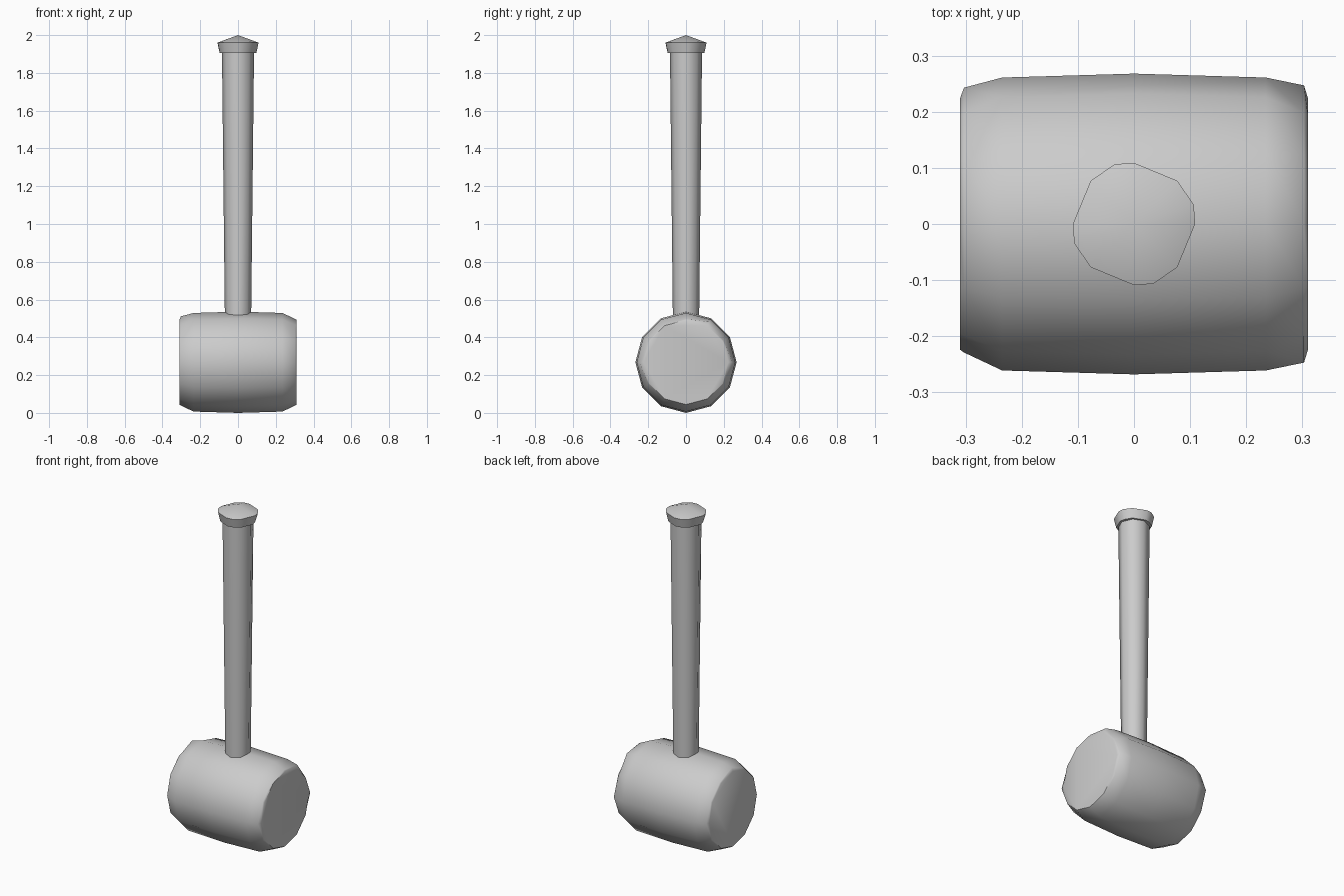
import bpy, bmesh
from math import sin, cos, radians
from mathutils import Matrix

if "Cube" in bpy.data.objects:
    bpy.data.objects.remove(bpy.data.objects["Cube"])

def loft(name, rings, matrix=Matrix(), apex=None):
    """Skin rings of (height, [(degrees, radius), ...]) along local z."""
    bm = bmesh.new()
    loops = [[bm.verts.new((r * cos(radians(a)), r * sin(radians(a)), h)) for a, r in pts]
             for h, pts in rings]
    n = len(loops[0])
    for lo, hi in zip(loops, loops[1:]):
        for i in range(n):
            j = (i + 1) % n
            bm.faces.new((lo[i], lo[j], hi[j], hi[i]))
    bm.faces.new(loops[0][::-1])
    if apex is None:
        bm.faces.new(loops[-1])
    else:
        tip = bm.verts.new((0, 0, apex))
        for i in range(n):
            bm.faces.new((loops[-1][i], loops[-1][(i + 1) % n], tip))
    bmesh.ops.transform(bm, matrix=matrix, verts=bm.verts)
    bmesh.ops.recalc_face_normals(bm, faces=bm.faces)
    me = bpy.data.meshes.new(name)
    bm.to_mesh(me)
    bm.free()
    ob = bpy.data.objects.new(name, me)
    bpy.context.collection.objects.link(ob)
    bpy.ops.object.select_all(action='DESELECT')
    ob.select_set(True)
    bpy.context.view_layer.objects.active = ob
    bpy.ops.object.shade_smooth_by_angle(angle=radians(50))
    return ob

def ring(sides, r, chips=(), chip_r=0):
    return [(i * 360 / sides, chip_r if i in chips else r) for i in range(sides)]

# Barrel head lying along x, with a few rough spots on the rims
# (local x points down, local y stays y, local z points along +x)
to_x = Matrix.Translation((0, 0, 0.268)) @ Matrix.Rotation(radians(90), 4, 'Y')
loft("head", [
    (-0.31, ring(12, 0.224)),
    (-0.303, ring(12, 0.229, (3, 6), 0.243)),
    (-0.235, ring(12, 0.261)),
    (0.0, ring(12, 0.268)),
    (0.235, ring(12, 0.261)),
    (0.303, ring(12, 0.229, (3, 5, 9), 0.247)),
    (0.31, ring(12, 0.224)),
], to_x)

# Tapered octagonal handle
loft("handle", [(0.45, ring(8, 0.069)), (1.92, ring(8, 0.085))])

# Pommel with four chipped bumps around its rim
def pommel_ring(r, bump):
    return [p for q in range(4) for p in
            ((q * 90, r), (q * 90 + 18, bump), (q * 90 + 45, r))]

loft("pommel", [(1.905, pommel_ring(0.097, 0.096)),
                (1.96, pommel_ring(0.109, 0.112))], apex=2.0)
